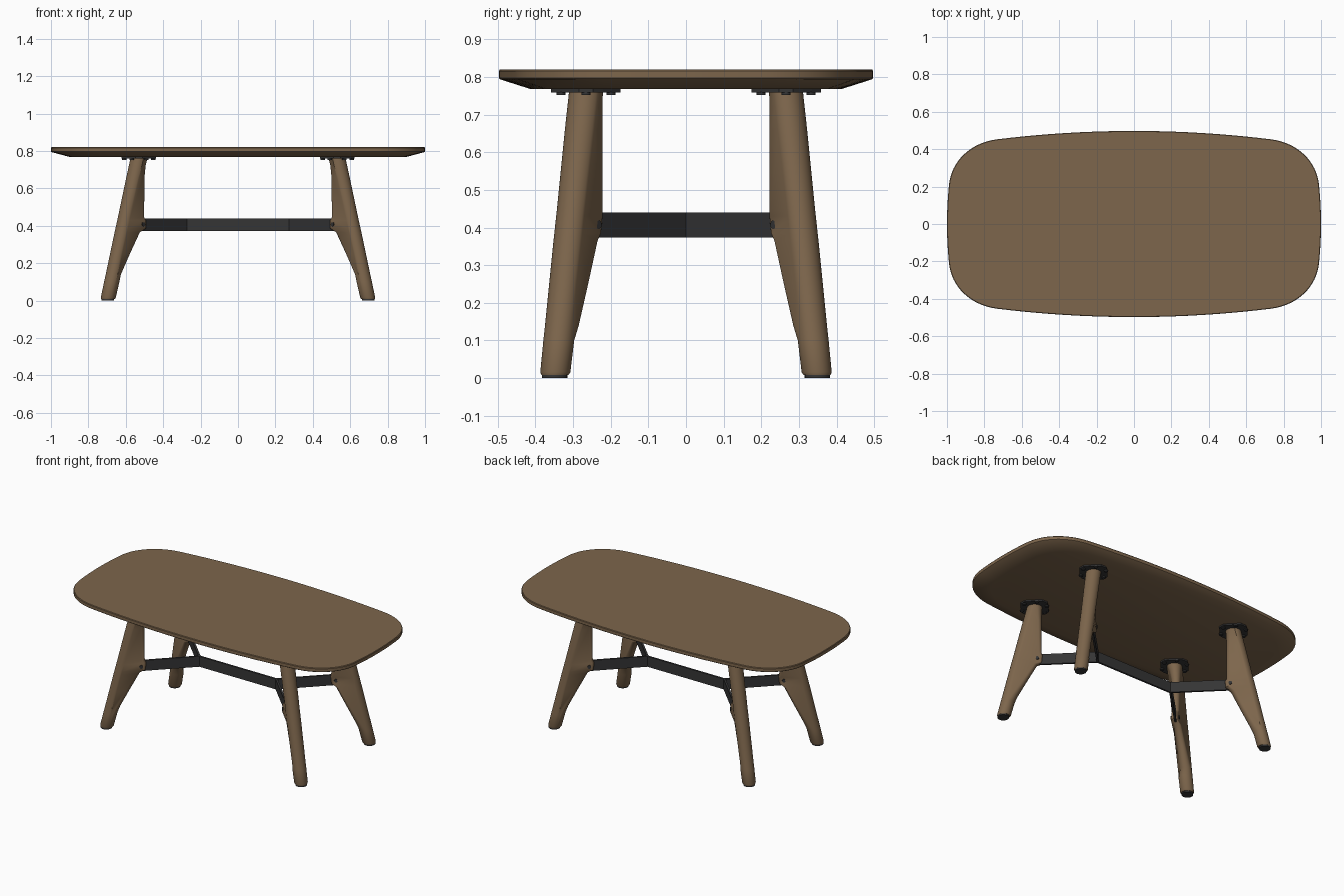
import bpy, bmesh, math
from mathutils import Vector

cube = bpy.data.objects.get("Cube")
if cube:
    bpy.data.objects.remove(cube, do_unlink=True)


def material(name, rgb):
    m = bpy.data.materials.new(name)
    m.use_nodes = True
    m.diffuse_color = (*rgb, 1)
    m.node_tree.nodes["Principled BSDF"].inputs["Base Color"].default_value = (*rgb, 1)
    return m


WOOD = material("walnut wood", (0.205, 0.132, 0.072))
METAL = material("dark metal", (0.035, 0.035, 0.036))


def loft(name, rings, mat, smooth=True):
    """Skin a stack of equal-length rings and cap both ends."""
    bm = bmesh.new()
    rows = [[bm.verts.new(p) for p in ring] for ring in rings]
    n = len(rows[0])
    for a, b in zip(rows, rows[1:]):
        for i in range(n):
            j = (i + 1) % n
            bm.faces.new((a[i], a[j], b[j], b[i]))
    bm.faces.new(rows[0][::-1])
    bm.faces.new(rows[-1])
    bmesh.ops.recalc_face_normals(bm, faces=bm.faces)
    mesh = bpy.data.meshes.new(name)
    bm.to_mesh(mesh)
    bm.free()
    mesh.materials.append(mat)
    ob = bpy.data.objects.new(name, mesh)
    bpy.context.collection.objects.link(ob)
    if smooth:
        bpy.ops.object.select_all(action="DESELECT")
        ob.select_set(True)
        bpy.context.view_layer.objects.active = ob
        bpy.ops.object.shade_smooth_by_angle(angle=math.radians(35))
    return ob


def cylinder(name, start, end, radius, sides=20, mat=METAL):
    start, end = Vector(start), Vector(end)
    turn = (end - start).to_track_quat("Z", "Y")
    ring = [turn @ Vector((radius * math.cos(k * math.tau / sides),
                           radius * math.sin(k * math.tau / sides), 0)) for k in range(sides)]
    return loft(name, [[c + p for p in ring] for c in (start, end)], mat)


def bar(name, a, b, z0, z1, thick):
    """Upright flat bar between two plan points."""
    a, b = Vector(a), Vector(b)
    d = (b - a).normalized() * thick / 2
    side = Vector((-d.y, d.x))
    plan = [a + side, a - side, b - side, b + side]
    return loft(name, [[(p.x, p.y, z) for p in plan] for z in (z0, z1)], METAL, False)


# Tabletop: bowed long edges, nearly straight ends, broad soft corners
def top_outline():
    quarter = [(1 - 0.01 * (k / 4) ** 2, 0.2 * k / 4) for k in range(4)]
    ctrl = [Vector(p) for p in ((0.99, 0.2), (0.98, 0.34), (0.87, 0.436), (0.73, 0.453))]
    for k in range(17):
        t = k / 16
        p = sum((c * math.comb(3, i) * t ** i * (1 - t) ** (3 - i)
                 for i, c in enumerate(ctrl)), Vector((0, 0)))
        quarter.append(tuple(p))
    for k in range(1, 11):
        x = 0.73 * (1 - k / 10)
        quarter.append((x, 0.4975 - 0.0445 * (x / 0.73) ** 2))
    half = quarter + [(-x, y) for x, y in quarter[-2::-1]]
    return half + [(-x, -y) for x, y in half[1:-1]]


outline = top_outline()
layers = [(0.9, 0.83, 0.768), (0.997, 0.994, 0.794), (1, 1, 0.797),
          (1, 1, 0.816), (0.997, 0.994, 0.82)]
loft("tabletop", [[(x * sx, y * sy, z) for x, y in outline] for sx, sy, z in layers], WOOD)


# Legs: round outer spine with a fin swelling inward at stretcher height
def axis(z):
    t = z / 0.76
    return Vector((0.697 - 0.167 * t, 0.349 - 0.083 * t))


# height, spine radius, fin reach in x and y, fin edge radius
SECTIONS = [(0.008, 0.036, None), (0.016, 0.04, None), (0.1, 0.041, None),
            (0.14, 0.041, (0.626, 0.285, 0.034)), (0.25, 0.042, (0.578, 0.26, 0.026)),
            (0.365, 0.043, (0.525, 0.235, 0.022)), (0.385, 0.043, (0.493, 0.226, 0.02)),
            (0.43, 0.043, (0.493, 0.222, 0.02)), (0.445, 0.043, (0.502, 0.222, 0.02)),
            (0.66, 0.045, (0.500, 0.222, 0.026)), (0.72, 0.045, (0.494, 0.222, 0.034)),
            (0.762, 0.045, None)]
FIN = math.radians(180 + 38)


def leg_ring(z, radius, fin, sx, sy):
    spine = axis(z)
    tip, r = spine, radius
    if fin:
        r = fin[2]
        tip = Vector((fin[0] + r, fin[1] + r))
    ring = []
    for k in range(36):
        a = FIN + (k + 0.5) * math.tau / 36
        c, q = (tip, r) if math.cos(a - FIN) > 0 else (spine, radius)
        ring.append((sx * (c.x + q * math.cos(a)), sy * (c.y + q * math.sin(a)), z))
    return ring


for sx, sx_name in ((1, "left"), (-1, "right")):
    hub = (sx * 0.275, 0)
    for sy, sy_name in ((-1, "front"), (1, "back")):
        tag = f"{sy_name}_{sx_name}"
        loft(f"{tag}_leg", [leg_ring(z, r, f, sx, sy) for z, r, f in SECTIONS], WOOD)

        # Foot glide
        foot = axis(0)
        fx, fy = sx * foot.x, sy * foot.y
        cylinder(f"{tag}_foot_glide", (fx, fy, 0), (fx, fy, 0.012), 0.034)

        # Mounting plate with bolts under the top
        head = axis(0.76)
        hx, hy = sx * head.x, sy * head.y
        plate = []
        for k in range(8):
            for da in (-0.2, 0.2):
                a = k * math.tau / 8 + da
                rad = 0.094 if k % 2 == 0 else 0.082
                plate.append((hx + rad * math.cos(a), hy + rad * math.sin(a)))
        loft(f"{tag}_mounting_plate",
             [[(x, y, z) for x, y in plate] for z in (0.759, 0.77)], METAL, False)
        for k in range(6):
            a = k * math.tau / 6
            bx, by = hx + 0.077 * math.cos(a), hy + 0.077 * math.sin(a)
            cylinder(f"{tag}_plate_bolt_{k}", (bx, by, 0.752), (bx, by, 0.76), 0.012, 12)

        # Stretcher arm and the bolt through the fin
        bar(f"{tag}_stretcher_arm", hub, (sx * 0.525, sy * 0.25), 0.373, 0.44, 0.012)
        mid = Vector((sx * 0.522, sy * 0.25, 0.408))
        across = Vector((sx, -sy, 0)).normalized() * 0.026
        cylinder(f"{tag}_fin_bolt", mid - across, mid + across, 0.011, 14)

# Long centre stretcher
bar("centre_stretcher", (-0.275, 0), (0.275, 0), 0.373, 0.44, 0.012)
